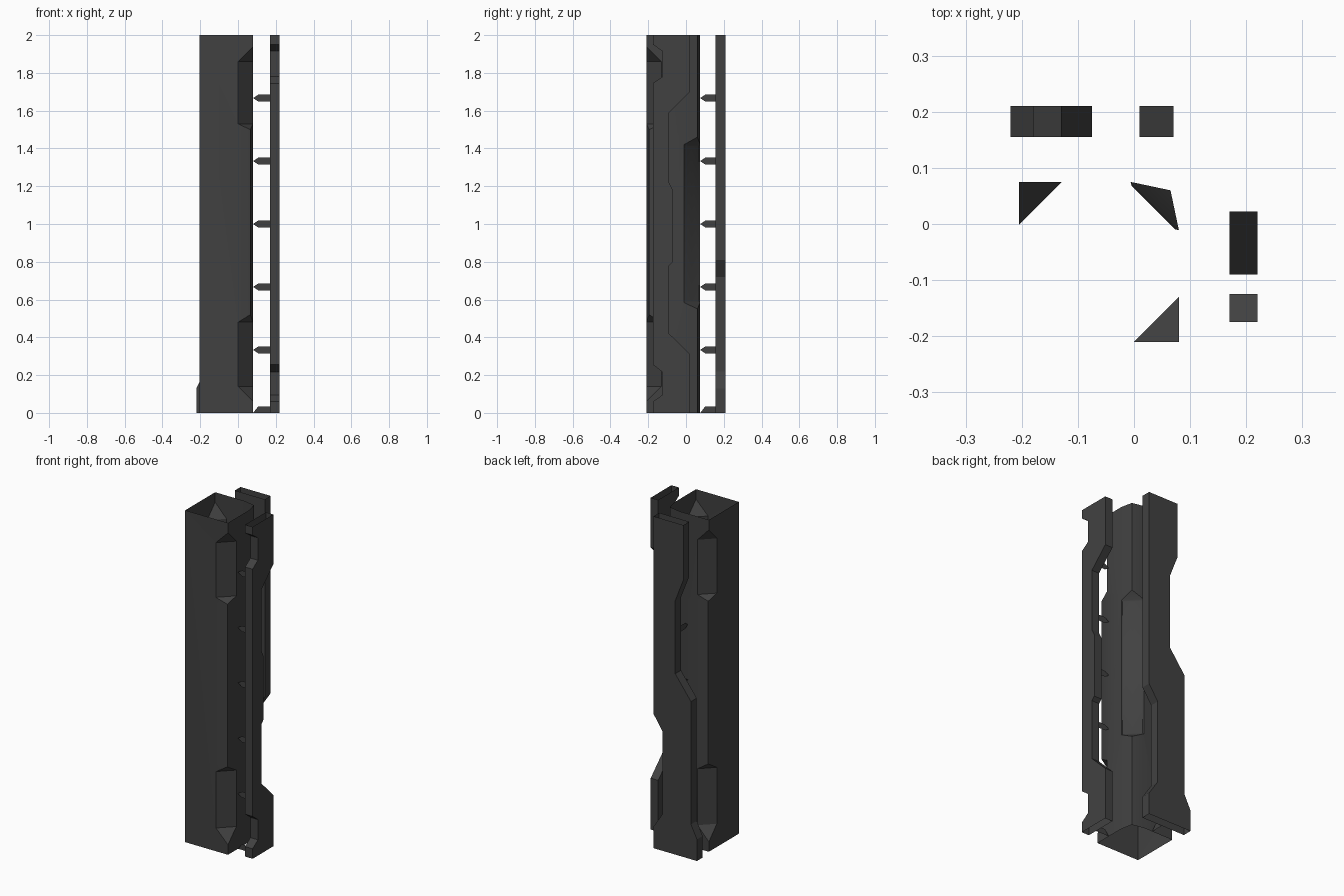
import bpy, bmesh

cube = bpy.data.objects.get("Cube")
if cube:
    bpy.data.objects.remove(cube, do_unlink=True)

metal = bpy.data.materials.new("dark_grey_metal")
metal.use_nodes = True
GREY = (0.053, 0.053, 0.053, 1)
metal.diffuse_color = GREY
metal.node_tree.nodes["Principled BSDF"].inputs["Base Color"].default_value = GREY


def finish(name, bm, smooth=False):
    mesh = bpy.data.meshes.new(name)
    bm.to_mesh(mesh)
    bm.free()
    mesh.materials.append(metal)
    obj = bpy.data.objects.new(name, mesh)
    bpy.context.collection.objects.link(obj)
    if smooth:
        bpy.ops.object.select_all(action="DESELECT")
        obj.select_set(True)
        bpy.context.view_layer.objects.active = obj
        bpy.ops.object.shade_smooth_by_angle(angle=0.5)
    return obj


# Column: open square tube, three corners notched to varying depth
X0, X1, Y0, Y1 = -0.205, 0.08, -0.21, 0.075
SMALL, DEEP = 0.015, None
END_NOTCHES = [(0, 0), (0.06, 0), (0.14, DEEP), (0.48, DEEP), (0.52, SMALL),
               (1.5, SMALL), (1.53, DEEP), (1.86, DEEP), (1.94, 0), (2, 0)]
MID_NOTCH = [(0, SMALL), (0.55, SMALL), (0.585, DEEP),
             (1.42, DEEP), (1.46, SMALL), (2, SMALL)]


def corner(bm, x, y, width, enter, leave, levels):
    """Strip of faces around one corner; returns its two outer edge strands."""
    rows, cuts = [], []
    sx, sy = (1 if x > 0 else -1), (1 if y > 0 else -1)
    for z, cut in levels:
        cut = width / 2 if cut is None else cut
        cuts.append(cut)
        spots = [(x - enter[0] * sx * width, y - enter[1] * sy * width),
                 (x - sx * cut, y - sy * cut),
                 (x - leave[0] * sx * width, y - leave[1] * sy * width)]
        rows.append([bm.verts.new((px, py, z)) for px, py in spots])
    flat = []
    for i in range(len(rows) - 1):
        low, high = rows[i], rows[i + 1]
        for side in (0, 2):
            a, b, c, d = low[side], low[1], high[1], high[side]
            if cuts[i] == cuts[i + 1]:
                face = bm.faces.new((a, b, c, d))
                if cuts[i] == width / 2:
                    flat.append(face)
            elif cuts[i] > cuts[i + 1]:
                bm.faces.new((a, b, c))
                bm.faces.new((a, c, d))
            else:
                bm.faces.new((a, b, d))
                bm.faces.new((b, c, d))
    return [r[0] for r in rows], [r[2] for r in rows], flat


bm = bmesh.new()
plain = [bm.verts.new((X0, Y0, z)) for z in (0, 2)]
ALONG_X, ALONG_Y = (1, 0), (0, 1)
front = corner(bm, X1, Y0, 0.08, ALONG_X, ALONG_Y, END_NOTCHES)
back = corner(bm, X1, Y1, 0.086, ALONG_Y, ALONG_X, MID_NOTCH)
side = corner(bm, X0, Y1, 0.076, ALONG_X, ALONG_Y, END_NOTCHES)
for first, second in ((plain, front[0]), (front[1], back[0]),
                      (back[1], side[0]), (side[1], plain)):
    bm.faces.new(first + second[::-1])
bmesh.ops.recalc_face_normals(bm, faces=bm.faces[:])
# recessed plate on the middle notch
bmesh.ops.inset_region(bm, faces=back[2], thickness=0.009, depth=-0.004)
finish("column", bm, smooth=True)


# Outer plates: stepped outline extruded, open at both ends
def plate(name, edge_a, edge_b, place, near, far):
    bm = bmesh.new()
    outline = edge_a + edge_b[::-1]
    inner = [bm.verts.new(place(u, near, z)) for u, z in outline]
    outer = [bm.verts.new(place(u, far, z)) for u, z in outline]
    bm.faces.new(inner)
    bm.faces.new(outer[::-1])
    for i, (u, z) in enumerate(outline):
        j = (i + 1) % len(outline)
        if outline[j][1] != z:
            bm.faces.new((inner[i], inner[j], outer[j], outer[i]))
    bmesh.ops.recalc_face_normals(bm, faces=bm.faces[:])
    finish(name, bm)


def on_side(u, depth, z):
    return (depth, u, z)


def on_back(u, depth, z):
    return (u, depth, z)


plate("left_plate",
      [(-0.175, 0), (-0.175, 0.06), (-0.125, 0.095), (-0.125, 0.217), (-0.175, 0.255),
       (-0.175, 1.745), (-0.125, 1.78), (-0.125, 1.915), (-0.175, 1.95), (-0.175, 2)],
      [(0.022, 0), (0.022, 0.31), (-0.09, 0.42), (-0.09, 0.78), (-0.07, 0.8),
       (-0.07, 1.18), (-0.09, 1.22), (-0.09, 1.59), (0.022, 1.7), (0.022, 2)],
      on_side, 0.17, 0.22)
plate("back_plate",
      [(-0.22, 0), (-0.22, 0.13), (-0.18, 0.21), (-0.18, 0.95), (-0.075, 1.09),
       (-0.075, 1.53), (-0.13, 1.67), (-0.13, 2)],
      [(0.07, 0), (0.07, 0.13), (0.01, 0.22), (0.01, 0.72), (0.07, 0.81), (0.07, 2)],
      on_back, 0.155, 0.21)


# Pointed flat brackets between the column and the plates
def brackets(name, place, u, tip, root):
    bm = bmesh.new()
    neck, h = tip + 0.027, 0.018
    for i in range(1, 6):
        z = i / 3
        shape = [(tip, 0), (neck, -h), (root, -h), (root, h), (neck, h)]
        bm.faces.new([bm.verts.new(place(u, d, z + dz)) for d, dz in shape])
    shape = [(tip, 0), (root, 0), (root, 0.034), (neck, 0.034)]
    bm.faces.new([bm.verts.new(place(u, d, dz)) for d, dz in shape])
    finish(name, bm)


brackets("left_brackets", on_side, -0.115, 0.08, 0.17)
brackets("back_brackets", on_back, -0.065, 0.075, 0.155)
